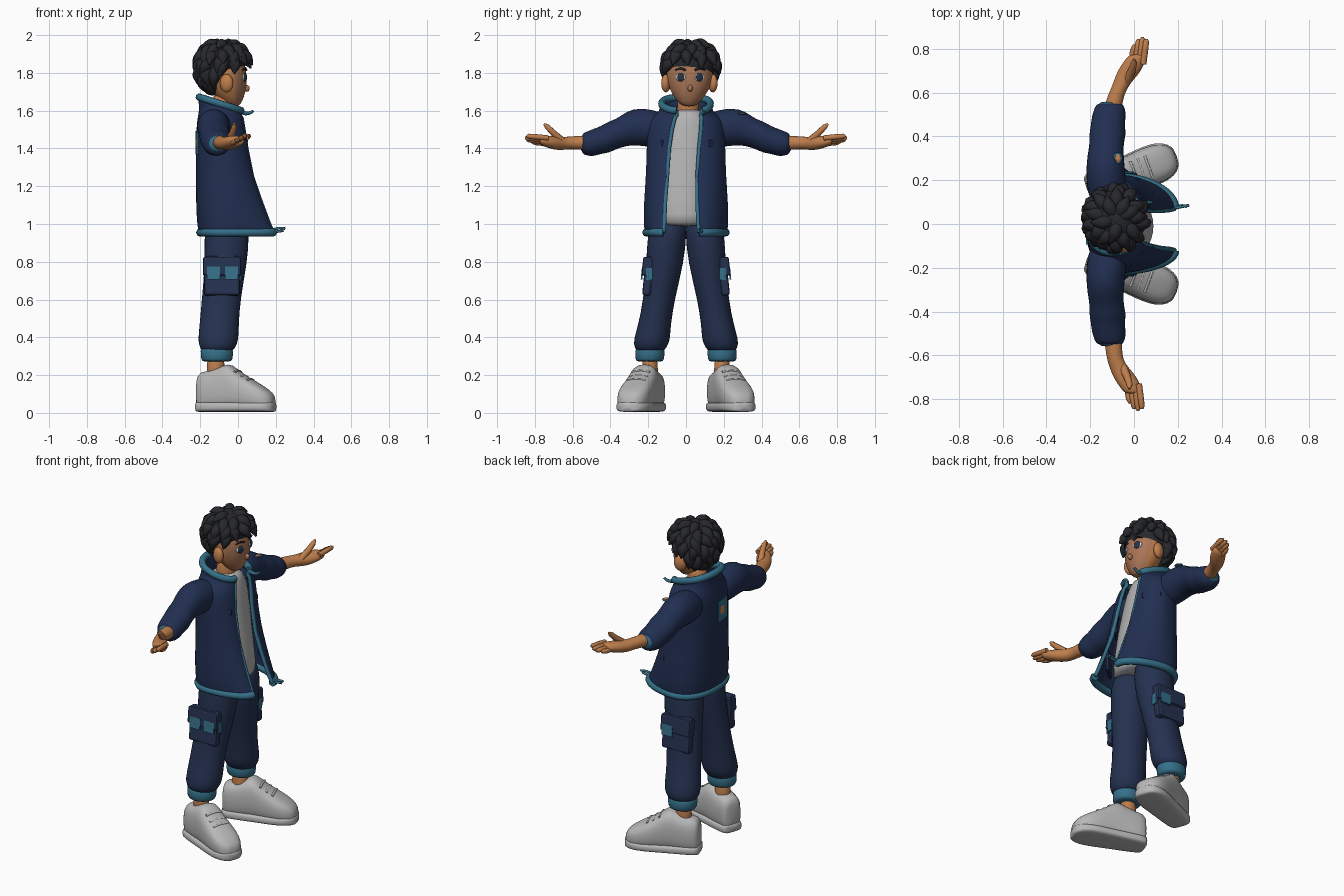
import bpy, bmesh, math, random
from mathutils import Vector, Matrix

random.seed(4)
if "Cube" in bpy.data.objects:
    bpy.data.objects.remove(bpy.data.objects["Cube"])


def material(name, rgb):
    m = bpy.data.materials.new(name)
    m.use_nodes = True
    m.diffuse_color = (*rgb, 1)
    node = m.node_tree.nodes["Principled BSDF"]
    node.inputs["Base Color"].default_value = (*rgb, 1)
    node.inputs["Roughness"].default_value = 0.8
    return m


NAVY = material("jacket navy", (0.015, 0.028, 0.082))
PANTS = material("trouser navy", (0.018, 0.031, 0.08))
TEAL = material("trim teal", (0.035, 0.16, 0.25))
SKIN = material("skin", (0.52, 0.21, 0.075))
FACE = material("face skin", (0.4, 0.18, 0.095))
HAIR = material("hair black", (0.02, 0.021, 0.026))
GREY = material("shirt grey", (0.45, 0.45, 0.45))
SHOE = material("shoe grey", (0.48, 0.48, 0.48))
EYE = material("eye blue black", (0.02, 0.035, 0.06))
WHITE = material("eye white", (0.7, 0.7, 0.7))


def finish(name, bm, mat, subsurf=0, smooth=True):
    bmesh.ops.recalc_face_normals(bm, faces=bm.faces)
    me = bpy.data.meshes.new(name)
    bm.to_mesh(me)
    bm.free()
    me.materials.append(mat)
    for p in me.polygons:
        p.use_smooth = smooth
    ob = bpy.data.objects.new(name, me)
    bpy.context.collection.objects.link(ob)
    if subsurf:
        ob.modifiers.new("smooth", "SUBSURF").levels = subsurf
        ob.modifiers["smooth"].render_levels = subsurf
    return ob


def loft(name, rings, mat, axis="z", n=16, power=1.0, flip=1, turn=None):
    """Rings are (x, y, z, a, b): a and b are half sizes across the axis."""
    bm = bmesh.new()
    rows = []
    for x, y, z, a, b in rings:
        row = []
        for i in range(n):
            t = math.tau * (i + 0.5) / n
            c, s = math.cos(t), math.sin(t)
            u = a * math.copysign(abs(c) ** power, c)
            v = b * math.copysign(abs(s) ** power, s)
            off = {"z": (u, v, 0), "y": (u, 0, v), "x": (0, u, v)}[axis]
            p = Vector((x, y, z)) + Vector(off)
            if turn:
                p = turn @ p
            p.y *= flip
            row.append(bm.verts.new(p))
        rows.append(row)
    for r, q in zip(rows, rows[1:]):
        for i in range(n):
            j = (i + 1) % n
            bm.faces.new((r[i], r[j], q[j], q[i]))
    bm.faces.new(rows[0])
    bm.faces.new(rows[-1])
    return finish(name, bm, mat, 1)


def ellipsoid(name, pos, size, mat, turn=0, tilt=0):
    bm = bmesh.new()
    m = (Matrix.Translation(pos) @ Matrix.Rotation(turn, 4, "Z") @ Matrix.Rotation(tilt, 4, "X")
         @ Matrix.Diagonal((*size, 1)))
    bmesh.ops.create_uvsphere(bm, u_segments=24, v_segments=14, radius=1, matrix=m)
    return finish(name, bm, mat)


def box(name, pos, size, mat, turn=0, tilt=0, bevel=0.008):
    bm = bmesh.new()
    m = (Matrix.Translation(pos) @ Matrix.Rotation(turn, 4, "Z") @ Matrix.Rotation(tilt, 4, "X")
         @ Matrix.Diagonal((*size, 1)))
    bmesh.ops.create_cube(bm, size=1, matrix=m)
    ob = finish(name, bm, mat, smooth=False)
    if bevel:
        b = ob.modifiers.new("round", "BEVEL")
        b.width, b.segments = bevel, 2
    return ob


def tubes(name, paths, depth, mat, kind="POLY"):
    """Each path is a list of (point, radius factor)."""
    cu = bpy.data.curves.new(name, "CURVE")
    cu.dimensions, cu.bevel_depth, cu.bevel_resolution = "3D", depth, 2
    cu.use_fill_caps = True
    cu.resolution_u = 4
    for path in paths:
        sp = cu.splines.new(kind)
        sp.points.add(len(path) - 1)
        for pt, (co, r) in zip(sp.points, path):
            pt.co, pt.radius = (*co, 1), r
        if kind == "NURBS":
            sp.order_u, sp.use_endpoint_u = 3, True
        sp.use_smooth = True
    cu.materials.append(mat)
    ob = bpy.data.objects.new(name, cu)
    bpy.context.collection.objects.link(ob)
    return ob


# Jacket shell: open sections (z, tilt, centre x, front x, left edge, right edge, half width, back x)
ROWS = [(0.955, 0, -.05, .185, .07, -.12, .21, -.2), (1.0, 0, -.05, .165, .065, -.115, .218, -.21),
        (1.12, 0, -.05, .12, .06, -.11, .215, -.215), (1.25, 0, -.05, .075, .06, -.1, .205, -.215),
        (1.4, 0, -.06, .045, .07, -.09, .2, -.215), (1.5, 0, -.07, .03, .08, -.075, .2, -.213),
        (1.56, 0, -.08, .02, .082, -.06, .185, -.208), (1.59, .15, -.09, .01, .08, -.05, .13, -.195),
        (1.635, .32, -.09, .015, .085, -.05, .128, -.205)]


def section(row, n=12):
    z, k, cx, xf, yl, yr, w, xb = row
    pts = []
    for side, edge in ((1, yl), (-1, yr)):
        half = []
        for i in range(2 * n + 1):
            t = math.pi / 2 * i / n
            if i <= n:
                x = cx + (xf - cx) * max(math.cos(t), 0) ** 1.2
                y = edge + (side * w - edge) * math.sin(t)
            else:
                x = cx + (xb - cx) * abs(math.cos(t)) ** 0.8
                y = side * w * max(math.sin(t), 0) ** 0.9
            half.append(Vector((x, y, z + k * (cx - x))))
        pts += half if side == 1 else half[-2::-1]
    return pts


grid = [section(r) for r in ROWS]
bm = bmesh.new()
vs = [[bm.verts.new(p) for p in r] for r in grid]
for r, q in zip(vs, vs[1:]):
    for i in range(len(r) - 1):
        bm.faces.new((r[i], r[i + 1], q[i + 1], q[i]))
jacket = finish("jacket_body", bm, NAVY, 1)
sol = jacket.modifiers.new("thickness", "SOLIDIFY")
sol.thickness, sol.offset = 0.015, 0
tubes("jacket_hem", [[(p, 1) for p in grid[0]]], 0.022, TEAL)
tubes("collar_rim", [[(p, 1) for p in grid[-1]]], 0.02, TEAL)
tubes("jacket_front_trim", [[(r[i], 1) for r in grid] for i in (0, -1)], 0.011, TEAL)
tubes("hem_cord", [[((.17, .07, .965), 1), ((.22, .08, .985), 1), ((.25, .085, .975), 1)],
                   [((.17, .07, .955), 1), ((.21, .09, .96), 1), ((.24, .08, .965), 1)]], 0.007, TEAL, "NURBS")
tubes("collar_tab", [[((.01, .085, 1.6), 1.5), ((.05, .095, 1.57), 1), ((.08, .1, 1.6), .8)]], 0.009, TEAL, "NURBS")

# Shirt and neck
loft("shirt", [(-.05, -.01, .985, .14, .16), (-.05, -.01, 1.02, .15, .165), (-.055, -.01, 1.25, .118, .16),
               (-.065, 0, 1.4, .102, .15), (-.08, .01, 1.52, .1, .14), (-.085, .01, 1.58, .09, .1),
               (-.085, .01, 1.61, .07, .07)], GREY)
loft("neck", [(-.09, .01, 1.52, .06, .062), (-.088, .01, 1.6, .056, .058), (-.08, .015, 1.7, .06, .062)], SKIN)

# Head: the front faces take the face tone
head = loft("head", [(-.02, .015, 1.622, .025, .028), (-.034, .015, 1.645, .055, .06), (-.05, .018, 1.7, .092, .1),
                     (-.06, .02, 1.76, .108, .121), (-.07, .02, 1.82, .115, .124), (-.075, .02, 1.88, .1, .105),
                     (-.075, .02, 1.93, .06, .06)], SKIN, n=24)
head.data.materials.append(FACE)
for p in head.data.polygons:
    p.material_index = int(p.center.x > -0.01)
ellipsoid("nose", (.046, .022, 1.718), (.016, .013, .018), FACE)
for s, side in ((1, "left"), (-1, "right")):
    y = 0.022 + s * 0.05
    ellipsoid(side + "_ear", (-.06, .018 + s * .124, 1.745), (.036, .024, .048), SKIN, s * 0.3)
    ellipsoid(side + "_eye_white", (.034, y, 1.777), (.007, .027, .021), WHITE, s * 0.4)
    ellipsoid(side + "_iris", (.038, y, 1.777), (.007, .02, .023), EYE, s * 0.4)
    tubes(side + "_brow", [[((.044, .022 + s * .025, 1.815), 1), ((.04, y, 1.825), 1),
                            ((.024, .022 + s * .08, 1.815), .5)]], 0.006, HAIR)

# Hair: skull cap, nape and rings of tapering drooping locks
ellipsoid("hair_cap", (-.085, .025, 1.85), (.125, .133, .12), HAIR)
ellipsoid("hair_nape", (-.135, .02, 1.77), (.07, .105, .09), HAIR)
centre, radius = Vector((-.08, .025, 1.83)), 0.132
locks = []
for el, count, skip in ((80, 5, 0), (62, 9, 0), (42, 14, 0), (22, 16, 55), (0, 16, 100), (-15, 14, 125)):
    for i in range(count):
        az = 360 * (i + random.uniform(0.2, 0.8)) / count - 180
        if abs(az) < skip:
            continue
        swing, drop = random.uniform(-14, 14), random.uniform(11, 16)
        path = []
        for k, (f, r) in enumerate(((.8, .8), (1.0, 1), (1.1, .8), (1.2, .08))):
            a, e = math.radians(az + swing * k / 2), math.radians(el - drop * k)
            d = Vector((math.cos(a) * math.cos(e), math.sin(a) * math.cos(e), math.sin(e)))
            path.append((centre + d * radius * f, r))
        locks.append(path)
tubes("hair_locks", locks, 0.034, HAIR, "NURBS")

turn = Matrix.Translation((-.01, .235, 0)) @ Matrix.Rotation(math.radians(20), 4, "Z")
for s, side in ((1, "left"), (-1, "right")):
    dx = 0 if s > 0 else -0.02
    # Sleeve, cuff, arm and hand
    loft(side + "_sleeve", [(-.12, .08, 1.5, .08, .08), (-.125, .18, 1.505, .093, .103), (-.13, .25, 1.515, .09, .1),
                            (-.13, .31, 1.508, .085, .094), (-.125, .37, 1.475, .078, .08),
                            (-.12, .41, 1.46, .087, .086), (-.12, .45, 1.445, .078, .074),
                            (-.115, .49, 1.43, .08, .075), (-.11, .535, 1.425, .07, .062),
                            (-.11, .555, 1.425, .055, .05)], NAVY, "y", flip=s)
    loft(side + "_sleeve_lining", [(-.11, .53, 1.425, .055, .05), (-.108, .562, 1.427, .054, .048)], TEAL, "y", flip=s)
    loft(side + "_arm", [(-.1, .48, 1.43, .04, .04), (-.093, .56, 1.43, .04, .038), (-.068 + dx, .62, 1.43, .036, .033),
                         (-.045 + dx, .66, 1.425, .045, .036), (-.02 + dx, .7, 1.43, .056, .037),
                         (.012 + dx, .76, 1.44, .047, .029), (.018 + dx, .775, 1.443, .035, .02)], SKIN, "y", flip=s)
    hand = []
    for k in range(4):
        x, z, tip = -.012 + .018 * k + dx, 1.425 + .01 * k, (.82, .845, .853, .845)[k]
        hand.append([((x, s * .73, z), 1), ((x + .008, s * .79, z + .006), 1),
                     ((x + .014, s * (tip - .012), z + .01), .9), ((x + .015, s * tip, z + .01), .4)])
    hand.append([((-.03 + dx, s * .655, 1.44), 1.4), ((-.01 + dx, s * .7, 1.48), 1.2),
                 ((0 + dx, s * .735, 1.515), 1), ((0 + dx, s * .752, 1.53), .4)])
    tubes(side + "_fingers", hand, 0.0145, SKIN)

    # Trouser leg, cuff and ankle
    loft(side + "_trouser_leg", [(-.06, .09, 1.04, .1, .09), (-.06, .1, .95, .124, .106), (-.062, .11, .8, .114, .102),
                                 (-.09, .143, .6, .104, .084), (-.1, .168, .46, .106, .088),
                                 (-.105, .182, .38, .11, .1), (-.108, .188, .345, .095, .085),
                                 (-.11, .19, .32, .08, .07)], PANTS, flip=s)
    loft(side + "_trouser_cuff", [(-.112, .192, .27, .075, .068), (-.112, .192, .278, .085, .078),
                                  (-.112, .191, .335, .09, .081), (-.112, .19, .35, .08, .07)], TEAL, flip=s)
    loft(side + "_ankle", [(-.118, .185, .15, .05, .045), (-.118, .19, .22, .047, .04), (-.118, .192, .31, .05, .045)],
         SKIN, flip=s)

    # Cargo pocket with flap and patches
    box(side + "_cargo_pocket", (-.085, s * .2, .725), (.19, .045, .21), PANTS, tilt=s * .1, bevel=.014)
    box(side + "_cargo_flap", (-.085, s * .203, .775), (.2, .056, .1), PANTS, tilt=s * .1, bevel=.01)
    for k, x in enumerate((-.035, -.13)[:1 if s > 0 else 2]):
        box(f"{side}_cargo_patch_{k}", (x, s * .232, .74), (.07, .009, .068), TEAL, tilt=s * .1, bevel=0)
    box(side + "_cargo_side_patch", (.012, s * .195, .735), (.009, .035, .065), TEAL, bevel=0)

    # Shoe: upper, sole and laces
    upper = ((-.215, .045, .17), (-.2, .066, .21), (-.13, .073, .212), (-.06, .078, .245), (-.03, .08, .25),
             (.02, .084, .205), (.09, .09, .165), (.15, .086, .13), (.195, .064, .1), (.215, .03, .07))
    loft(side + "_shoe", [(u, 0, .012 + h / 2, w, h / 2) for u, w, h in upper], SHOE, "x", power=.7, flip=s, turn=turn)
    loft(side + "_sole", [(u * 1.02, 0, .032, w * 1.06, .027) for u, w, h in upper], SHOE, "x", power=.5, flip=s, turn=turn)
    laces = []
    for u, z in ((.01, .222), (.045, .196), (.08, .178)):
        pts = [turn @ Vector((u, v, z - 2.5 * v * v)) for v in (-.05, -.025, 0, .025, .05)]
        laces.append([((p.x, p.y * s, p.z), 1) for p in pts])
    tubes(side + "_laces", laces, 0.007, SHOE)

    # Jacket pockets
    box(side + "_chest_pocket", (.0, s * .152, 1.36), (.018, .1, .13), NAVY, s * .8)
    box(side + "_chest_flap", (.001, s * .155, 1.425), (.026, .108, .04), NAVY, s * .8)
    box(side + "_lower_pocket", (.045, s * .166, 1.11), (.018, .11, .14), NAVY, s * .85)

# Back patch and sleeve badge
box("back_patch", (-.217, -.045, 1.43), (.009, .095, .125), TEAL, .07, bevel=0)
ellipsoid("back_patch_spot", (-.221, -.04, 1.43), (.004, .024, .028), SKIN, .07)
ellipsoid("sleeve_badge", (-.075, .3, 1.583), (.022, .026, .004), TEAL)
ellipsoid("sleeve_badge_spot", (-.073, .3, 1.587), (.012, .018, .004), SKIN)
